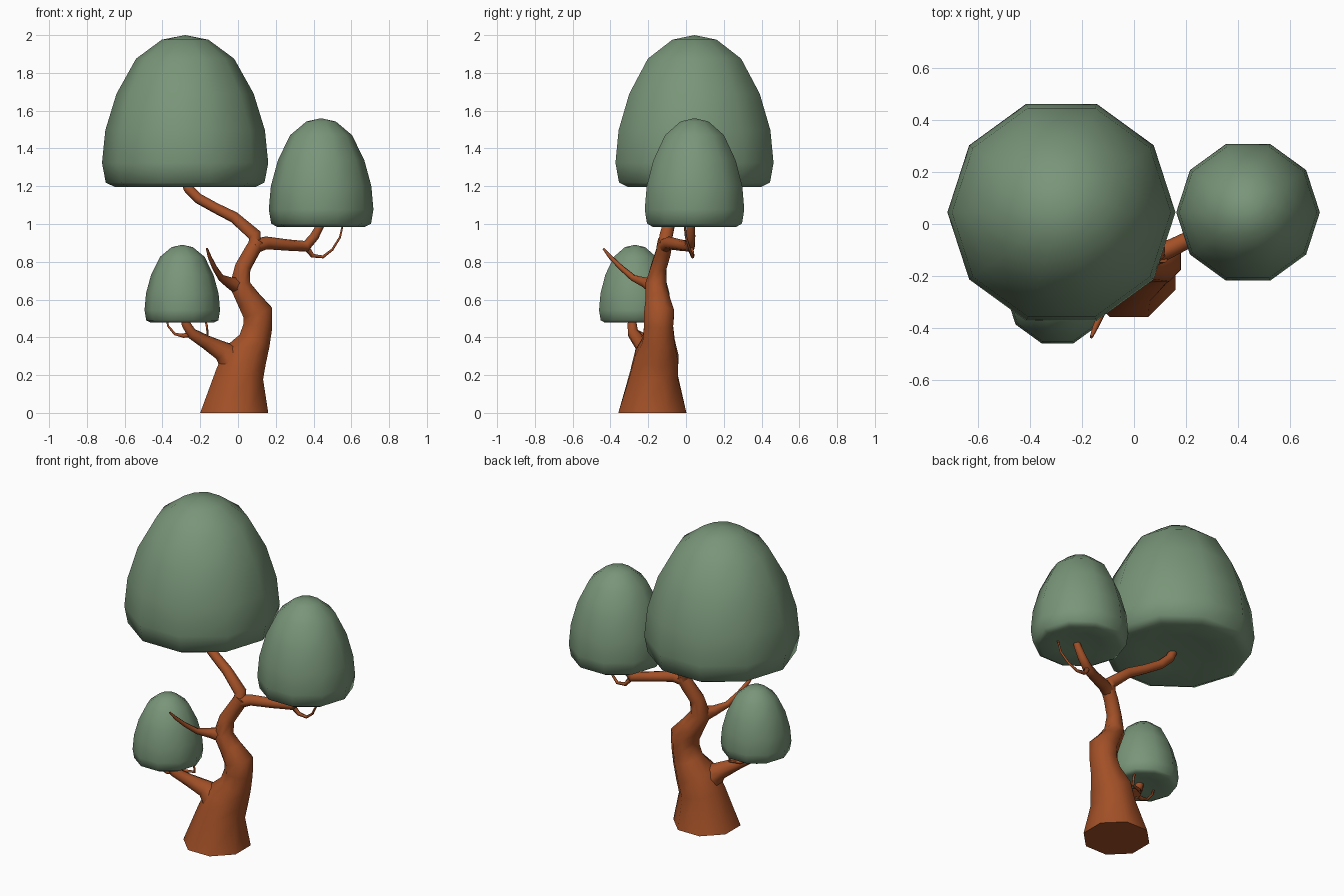
import bpy, bmesh, math
from mathutils import Vector


def material(name, rgb):
    m = bpy.data.materials.new(name)
    m.diffuse_color = (*rgb, 1)
    return m


GREEN = material("sage green leaves", (0.19, 0.30, 0.19))
BROWN = material("russet bark", (0.36, 0.08, 0.02))


def skin(name, rings, mat, angle, tips=(None, None)):
    """Skin rings of points; close each end with a tip point or a flat cap."""
    bm = bmesh.new()
    loops = [[bm.verts.new(p) for p in ring] for ring in rings]
    n = len(loops[0])
    for a, b in zip(loops, loops[1:]):
        for i in range(n):
            j = (i + 1) % n
            bm.faces.new((a[i], a[j], b[j], b[i]))
    for loop, tip in zip((loops[0], loops[-1]), tips):
        if tip is None:
            bm.faces.new(loop)
        else:
            t = bm.verts.new(tip)
            for i in range(n):
                bm.faces.new((loop[i], loop[(i + 1) % n], t))
    bmesh.ops.recalc_face_normals(bm, faces=bm.faces[:])
    me = bpy.data.meshes.new(name)
    bm.to_mesh(me)
    bm.free()
    me.materials.append(mat)
    ob = bpy.data.objects.new(name, me)
    bpy.context.collection.objects.link(ob)
    bpy.ops.object.select_all(action='DESELECT')
    ob.select_set(True)
    bpy.context.view_layer.objects.active = ob
    bpy.ops.object.shade_smooth_by_angle(angle=math.radians(angle))
    return ob


def limb(name, path, sides=8):
    """Tapered tube through (x, y, z, radius) points."""
    pts = [Vector(p[:3]) for p in path]
    rings = []
    up = Vector((0, 0, 1))
    for k, p in enumerate(pts):
        d = (pts[min(k + 1, len(pts) - 1)] - pts[max(k - 1, 0)]).normalized()
        if k == 0 and p.z == 0:
            d = up                       # flat foot on the ground
        q = up.rotation_difference(d)
        ring = []
        for i in range(sides):
            a = 2 * math.pi * (i + 0.5) / sides
            ring.append(p + q @ Vector((math.cos(a), math.sin(a), 0)) * path[k][3])
        rings.append(ring)
    return skin(name, rings, BROWN, 65)


# Shared crown profile: (radius fraction, height fraction)
CROWN = [(0.45, 0.03), (0.84, 0.0), (0.955, 0.03), (1.0, 0.16), (0.96, 0.375),
         (0.825, 0.615), (0.59, 0.845), (0.28, 0.97)]


def crown(name, x, y, z0, z1, r):
    h = z1 - z0
    rings = [[Vector((x + r * f * math.cos(math.tau * i / 10),
                      y + r * f * math.sin(math.tau * i / 10), z0 + h * t))
              for i in range(10)] for f, t in CROWN]
    skin(name, rings, GREEN, 120,
         (Vector((x, y, z0 + 0.04 * h)), Vector((x, y, z1))))


# Leaf crowns
crown("large_crown", -0.28, 0.045, 1.195, 2.0, 0.44)
crown("right_crown", 0.44, 0.045, 0.985, 1.56, 0.277)
crown("low_left_crown", -0.295, -0.27, 0.478, 0.89, 0.2)

# Trunk bending right, then left, then up to the fork
limb("trunk", [(-0.02, -0.178, 0, 0.195), (0.008, -0.17, 0.2, 0.137),
               (0.04, -0.155, 0.3, 0.125), (0.087, -0.145, 0.38, 0.092),
               (0.105, -0.145, 0.46, 0.083), (0.105, -0.142, 0.53, 0.086),
               (0.055, -0.15, 0.6, 0.068), (0.01, -0.16, 0.68, 0.06),
               (0.025, -0.145, 0.77, 0.045), (0.07, -0.12, 0.85, 0.043),
               (0.105, -0.11, 0.91, 0.042)])

# Main branches
limb("upper_branch", [(0.085, -0.115, 0.87, 0.04), (0.09, -0.105, 0.94, 0.037),
                      (-0.02, -0.08, 1.035, 0.031), (-0.12, -0.05, 1.085, 0.028),
                      (-0.21, -0.02, 1.135, 0.028), (-0.265, 0.0, 1.19, 0.027),
                      (-0.29, 0.01, 1.25, 0.022)])
limb("right_branch", [(0.08, -0.12, 0.88, 0.04), (0.15, -0.09, 0.9, 0.034),
                      (0.27, -0.03, 0.888, 0.03), (0.36, 0.02, 0.882, 0.03),
                      (0.405, 0.025, 0.935, 0.026), (0.44, 0.025, 1.0, 0.022),
                      (0.45, 0.03, 1.04, 0.018)])
limb("left_branch", [(0.01, -0.175, 0.22, 0.12), (-0.035, -0.185, 0.29, 0.085),
                     (-0.09, -0.205, 0.33, 0.052), (-0.17, -0.245, 0.375, 0.037),
                     (-0.245, -0.28, 0.42, 0.03), (-0.275, -0.285, 0.47, 0.026),
                     (-0.285, -0.28, 0.53, 0.02)])

# Bare twigs
limb("front_twig", [(0.01, -0.16, 0.67, 0.05), (-0.045, -0.215, 0.69, 0.03),
                    (-0.09, -0.28, 0.715, 0.018), (-0.125, -0.345, 0.77, 0.014),
                    (-0.15, -0.4, 0.825, 0.011), (-0.165, -0.437, 0.87, 0.006)], 6)
limb("right_twig", [(0.355, 0.02, 0.885, 0.018), (0.395, 0.035, 0.832, 0.012),
                    (0.45, 0.035, 0.826, 0.009), (0.5, 0.02, 0.865, 0.007),
                    (0.54, 0.0, 0.93, 0.006), (0.56, -0.01, 1.02, 0.005)], 6)
limb("left_twig", [(-0.23, -0.275, 0.42, 0.018), (-0.29, -0.285, 0.408, 0.012),
                   (-0.335, -0.285, 0.418, 0.008), (-0.37, -0.28, 0.46, 0.006),
                   (-0.38, -0.275, 0.51, 0.005)], 6)
limb("left_inner_twig", [(-0.24, -0.28, 0.42, 0.018), (-0.26, -0.26, 0.43, 0.014),
                         (-0.22, -0.22, 0.41, 0.01), (-0.16, -0.2, 0.41, 0.008),
                         (-0.165, -0.2, 0.46, 0.007), (-0.18, -0.2, 0.52, 0.005)], 6)
